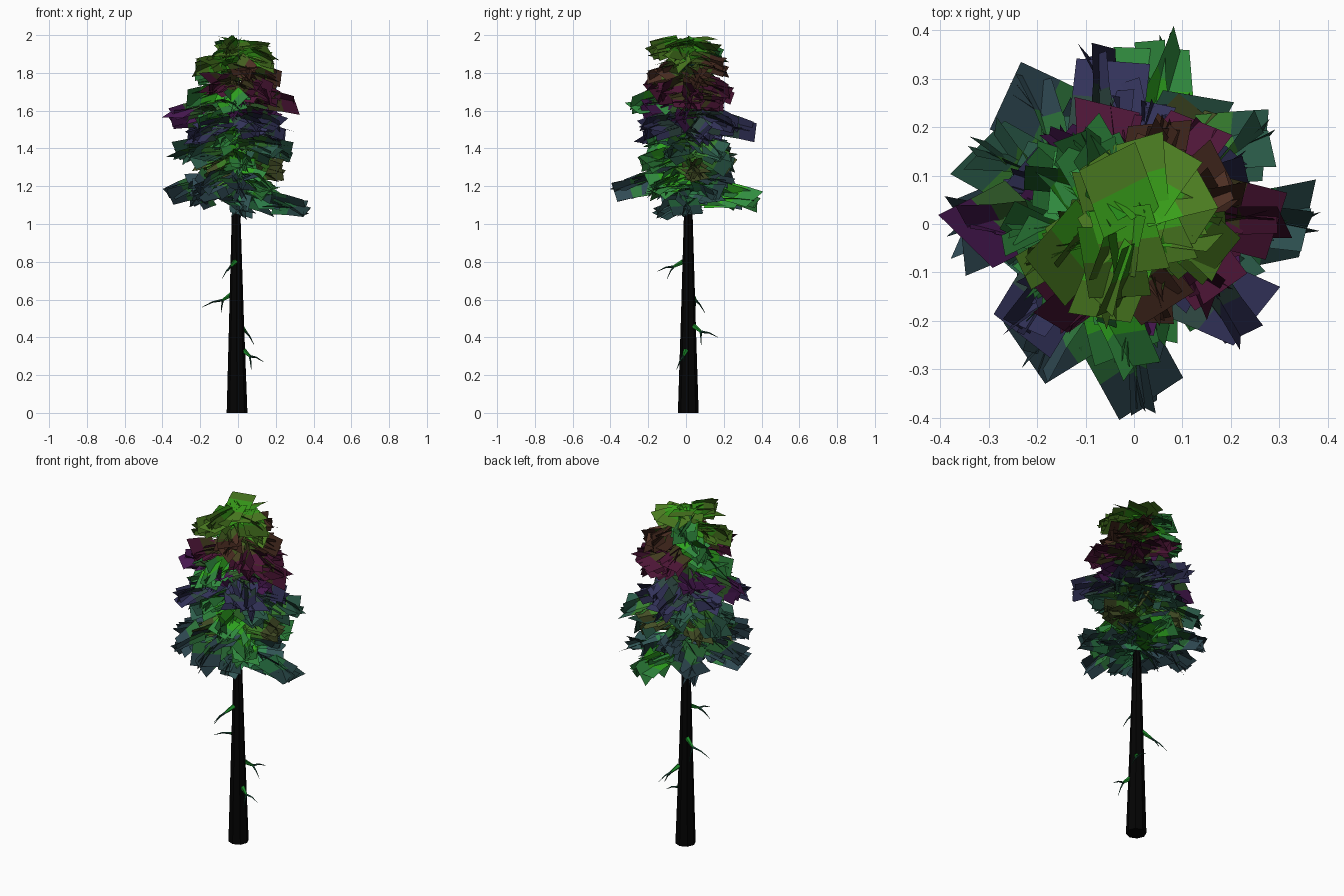
import bpy, bmesh, random
from math import cos, sin, radians, pi
from mathutils import Vector, Matrix

if "Cube" in bpy.data.objects:
    bpy.data.objects.remove(bpy.data.objects["Cube"])

random.seed(5)
AX, AY = -0.01, 0.012          # trunk axis


def material(name, rgb):
    m = bpy.data.materials.new(name)
    m.diffuse_color = (*rgb, 1)
    m.use_nodes = True
    m.node_tree.nodes["Principled BSDF"].inputs["Base Color"].default_value = m.diffuse_color
    return m


def finish(bm, name, mats):
    me = bpy.data.meshes.new(name)
    bm.to_mesh(me)
    bm.free()
    for m in mats:
        me.materials.append(m)
    ob = bpy.data.objects.new(name, me)
    bpy.context.collection.objects.link(ob)
    return ob


def tube(bm, pts, radii, sides, mat=0):
    """Tapered tube through points."""
    rings = []
    pts = [Vector(p) for p in pts]
    for i, p in enumerate(pts):
        d = pts[min(i + 1, len(pts) - 1)] - pts[max(i - 1, 0)]
        q = d.to_track_quat('Z', 'Y')
        rings.append([bm.verts.new(p + q @ Vector((radii[i] * cos(2 * pi * k / sides),
                                                   radii[i] * sin(2 * pi * k / sides), 0)))
                      for k in range(sides)])
    for a, b in zip(rings, rings[1:]):
        for k in range(sides):
            j = (k + 1) % sides
            bm.faces.new((a[k], a[j], b[j], b[k])).material_index = mat
    for cap in (rings[0][::-1], rings[-1]):
        bm.faces.new(cap).material_index = mat


# trunk
bark = material("bark", (0.001, 0.001, 0.001))
bm = bmesh.new()
tube(bm, [(-0.005, 0.012, 0), (-0.008, 0.012, 0.5), (AX, AY, 1.05), (AX, AY, 1.5), (AX, AY, 1.93)],
     [0.055, 0.039, 0.023, 0.014, 0.005], 8)
for v in bm.verts:
    if v.co.z < 0.1:
        v.co.z = 0
finish(bm, "trunk", [bark])

# bare forked twigs on the lower trunk
twig_green = material("twig_green", (0.01, 0.25, 0.02))
twig_dark = material("twig_dark", (0.01, 0.06, 0.035))
bm = bmesh.new()
for start, tips in [
    ((-0.015, -0.015, 0.80), [(-0.085, -0.10, 0.71), (-0.05, -0.15, 0.75)]),
    ((-0.03, 0.03, 0.63), [(-0.19, 0.05, 0.56), (-0.09, 0.10, 0.53)]),
    ((0.015, 0.04, 0.46), [(0.06, 0.17, 0.40), (0.085, 0.08, 0.36)]),
    ((0.03, 0.0, 0.33), [(0.135, -0.01, 0.27), (0.07, -0.05, 0.23)]),
]:
    s = Vector(start)
    mid = s.lerp((Vector(tips[0]) + Vector(tips[1])) / 2, 0.45) + Vector((0, 0, 0.006))
    tube(bm, [s, mid], [0.014, 0.007], 5, 0)
    for t in tips:
        bend = mid.lerp(Vector(t), 0.5) + Vector((0, 0, 0.008))
        tube(bm, [mid, bend, t], [0.007, 0.004, 0.001], 4, 1)
finish(bm, "lower_twigs", [twig_green, twig_dark])

# foliage colours by height: (top of band, tip colour, inner colour); last is fresh green
BANDS = [
    (1.20, (0.03, 0.09, 0.09), (0.03, 0.24, 0.08)),
    (1.27, (0.03, 0.07, 0.09), (0.03, 0.20, 0.05)),
    (1.37, (0.06, 0.08, 0.02), (0.05, 0.24, 0.02)),
    (1.47, (0.025, 0.11, 0.07), (0.04, 0.22, 0.03)),
    (1.55, (0.035, 0.035, 0.11), (0.03, 0.07, 0.06)),
    (1.65, (0.07, 0.01, 0.09), (0.04, 0.14, 0.03)),
    (1.76, (0.08, 0.008, 0.04), (0.06, 0.05, 0.015)),
    (1.86, (0.08, 0.03, 0.018), (0.06, 0.12, 0.015)),
    (9.00, (0.07, 0.20, 0.015), (0.04, 0.34, 0.01)),
    (9.00, (0.03, 0.26, 0.05), (0.03, 0.40, 0.015)),
]
leaf_mats = []
for i, (_, tip, inner) in enumerate(BANDS):
    for shade in (0.5, 1.0):
        leaf_mats.append(material("leaf_tip_%d" % i, [c * shade for c in tip]))
        leaf_mats.append(material("leaf_inner_%d" % i, [c * shade for c in inner]))


def leaf_card(bm, pos, yaw, pitch, roll, length, width, mat):
    """Slightly bent, skewed leaf card: inner half and outer half."""
    m = (Matrix.Translation(pos) @ Matrix.Rotation(yaw, 4, 'Z')
         @ Matrix.Rotation(-pitch, 4, 'Y') @ Matrix.Rotation(roll, 4, 'X'))
    rows = []
    skew = random.uniform(-0.3, 0.3)
    for x, z in ((-0.5, 0), (0, 0.03), (0.5, 0)):
        row = []
        for s in (-0.5, 0.5):
            p = m @ Vector(((x + skew * s) * length, s * width, z * length))
            p.z = min(p.z, 2.0)
            row.append(bm.verts.new(p))
        rows.append(row)
    for k, idx in ((0, mat + 1), (1, mat)):
        f = bm.faces.new((rows[k][0], rows[k + 1][0], rows[k + 1][1], rows[k][1]))
        f.material_index = idx


def branch(leaves, stems, deg, z, reach, droop, green=False):
    """Stem with a cluster of crossed leaf cards."""
    a = radians(deg)
    out = Vector((cos(a), sin(a), 0))
    base = Vector((AX, AY, z))
    tip = base + out * (reach - 0.03) - Vector((0, 0, droop))
    tube(stems, [base, base.lerp(tip, 0.5) + Vector((0, 0, 0.015)), tip], [0.006, 0.004, 0.001], 4)
    band = 9 if green else next(i for i, b in enumerate(BANDS) if z < b[0])
    size = 0.10 + 0.17 * reach
    r = random.uniform
    for t in (0.3, 0.5, 0.75):
        for roll in (0, 50, -50):
            length = size * r(0.95, 1.2)
            d = min(t * reach, reach - length * 0.5)
            p = base + out * d + Vector((r(-.015, .015), r(-.015, .015), -droop * d / reach + r(-.03, .035)))
            leaf_card(leaves, p, a + radians(r(-30, 30)), radians(r(-28, 0)),
                      radians(roll + r(-15, 15)), length, size * (0.95 if roll == 0 else 0.7),
                      band * 4 + random.choice((0, 2)))
    # narrow spikes at the end
    for side in (-9, 9):
        leaf_card(leaves, base + out * (reach - 0.07) - Vector((0, 0, droop)), a + radians(side + r(-6, 6)),
                  radians(-15), radians(75), 0.14, 0.06, band * 4)


leaves, stems = bmesh.new(), bmesh.new()
# long branches: angle, height, reach, droop, fresh green
for spec in [(-2, 1.12, .38, .04), (78, 1.16, .375, .03, True), (272, 1.23, .39, .03), (182, 1.22, .37, .04),
             (236, 1.25, .36, .05), (130, 1.20, .365, .06), (155, 1.44, .355, .05), (32, 1.42, .34, .05),
             (102, 1.54, .355, .04), (319, 1.54, .345, .05), (181, 1.61, .345, .05), (0, 1.68, .31, .03),
             (268, 1.66, .30, .03, True), (225, 1.52, .33, .04), (55, 1.38, .29, .04), (285, 1.11, .17, .03),
             (205, 1.20, .25, .03), (315, 1.25, .26, .05, True)]:
    branch(leaves, stems, *spec)
# short branches filling the crown in a spiral
N = 34
for i in range(N):
    z = 1.18 + 0.75 * i / (N - 1)
    reach = 0.25 if z < 1.78 else 0.25 - 0.25 * (z - 1.78)
    branch(leaves, stems, 40 + i * 137.5, z, reach * random.uniform(0.9, 1.04), 0.015, i % 5 == 2)
# upright tuft at the top
for k in range(9):
    a = radians(40 * k + 15)
    leaf_card(leaves, Vector((AX + 0.06 * cos(a) + 0.03, AY + 0.06 * sin(a) + 0.03, 1.94)), a, radians(-5),
              radians(random.uniform(-45, 45)), 0.15, 0.11, 34)
leaf_card(leaves, Vector((-0.03, 0.07, 1.975)), radians(110), radians(8), radians(8), 0.15, 0.13, 34)

finish(leaves, "leaf_cards", leaf_mats)
finish(stems, "crown_branches", [twig_dark])
